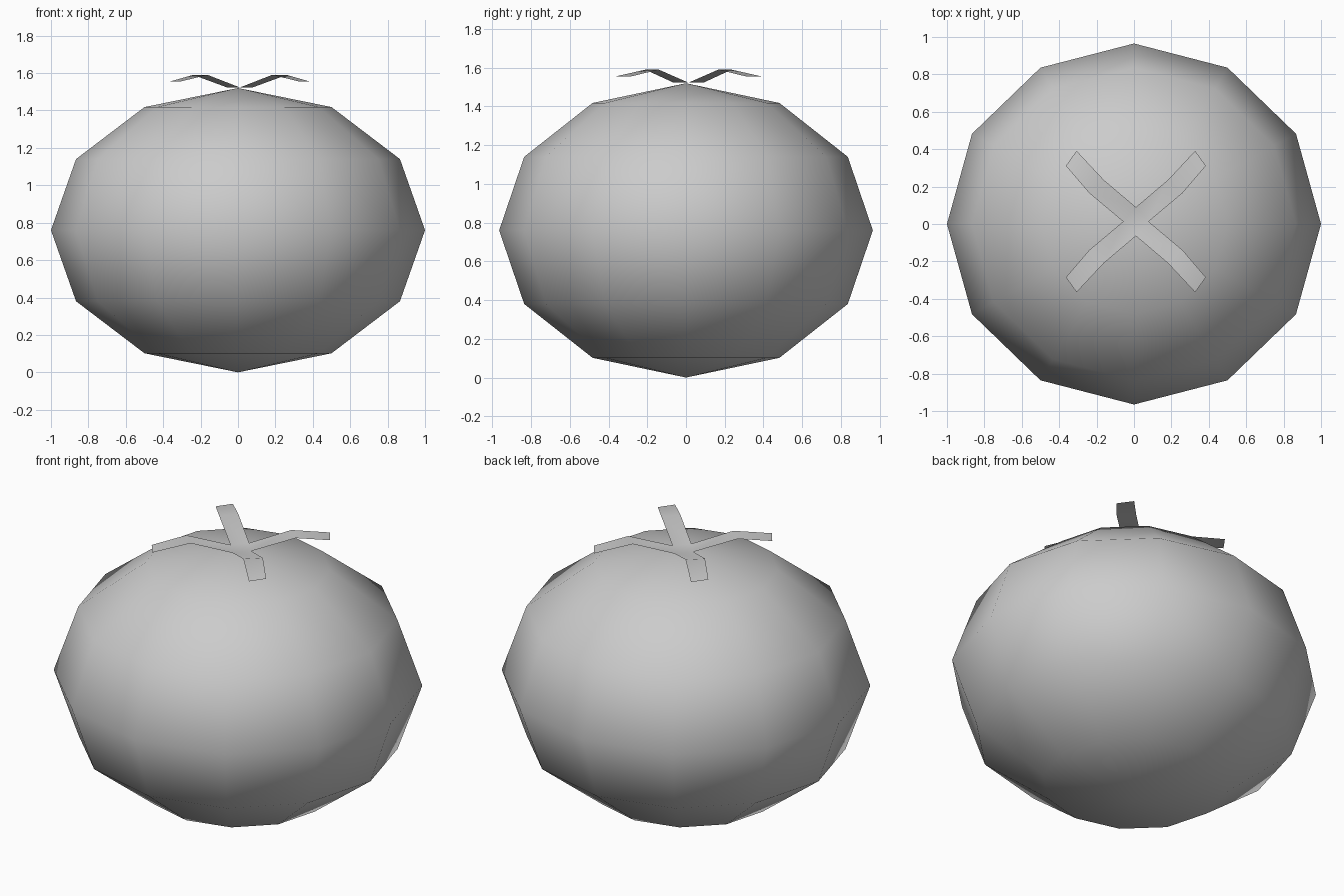
import bpy, bmesh

if "Cube" in bpy.data.objects:
    bpy.data.objects.remove(bpy.data.objects["Cube"])

# Fruit body: squashed low-poly sphere with smooth shading
bpy.ops.mesh.primitive_uv_sphere_add(segments=12, ring_count=6, radius=1, location=(0, 0, 0.76))
body = bpy.context.object
body.name = "fruit_body"
body.scale = (1, 0.965, 0.76)
bpy.ops.object.transform_apply(location=False, rotation=False, scale=True)
bpy.ops.object.shade_smooth()

# Leaf crown: four bent strips meeting in a small centre diamond
CX, CY = 0.01, 0.013
edge_y = [(0, 0.077, 1.523), (0.172, 0.223, 1.59), (0.317, 0.378, 1.555)]
edge_x = [(0.068, 0, 1.523), (0.25, 0.153, 1.59), (0.374, 0.298, 1.555)]

bm = bmesh.new()
for sx, sy in ((1, 1), (-1, 1), (-1, -1), (1, -1)):
    a = [bm.verts.new((CX + sx * x, CY + sy * y, z)) for x, y, z in edge_y]
    b = [bm.verts.new((CX + sx * x, CY + sy * y, z)) for x, y, z in edge_x]
    for i in range(2):
        quad = (b[i], b[i + 1], a[i + 1], a[i])
        bm.faces.new(quad if sx * sy > 0 else quad[::-1])
ring = [(0.068, 0), (0, 0.077), (-0.068, 0), (0, -0.077)]
bm.faces.new([bm.verts.new((CX + x, CY + y, 1.523)) for x, y in ring])
bmesh.ops.remove_doubles(bm, verts=bm.verts, dist=0.001)
for f in bm.faces:
    f.smooth = True

mesh = bpy.data.meshes.new("leaf_crown")
bm.to_mesh(mesh)
bm.free()
bpy.context.collection.objects.link(bpy.data.objects.new("leaf_crown", mesh))
